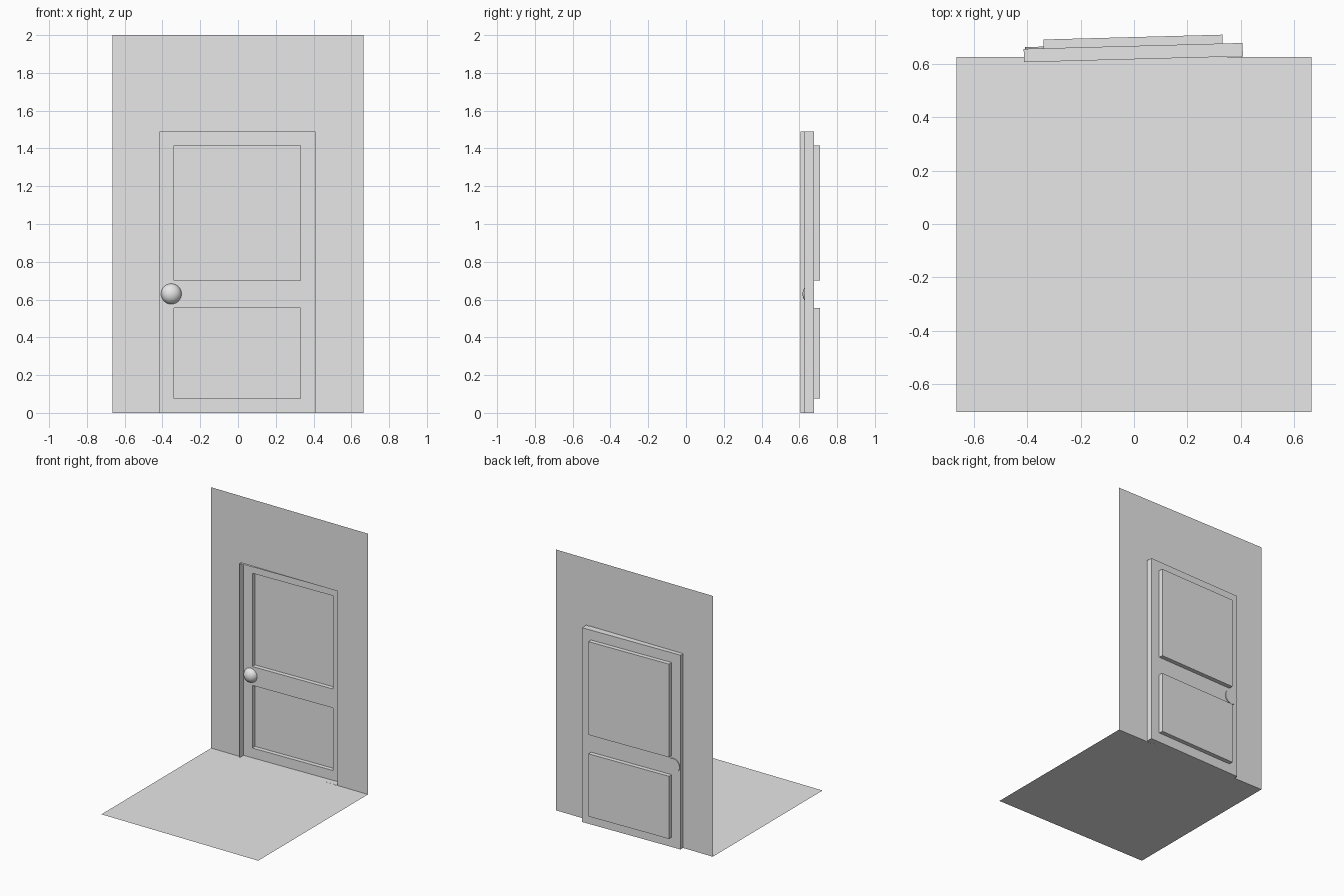
import bpy
import bmesh
from math import pi
from mathutils import Matrix

if "Cube" in bpy.data.objects:
    bpy.data.objects.remove(bpy.data.objects["Cube"], do_unlink=True)

# One flat grey for everything
grey = bpy.data.materials.new("light_grey")
grey.use_nodes = True
colour = (0.8, 0.8, 0.8, 1)
grey.diffuse_color = colour
grey.node_tree.nodes["Principled BSDF"].inputs["Base Color"].default_value = colour


def finish(name, bm, location=(0, 0, 0), turn=0):
    bmesh.ops.remove_doubles(bm, verts=bm.verts, dist=0.0001)
    mesh = bpy.data.meshes.new(name)
    bm.to_mesh(mesh)
    bm.free()
    mesh.materials.append(grey)
    obj = bpy.data.objects.new(name, mesh)
    obj.location = location
    obj.rotation_euler.z = turn
    bpy.context.collection.objects.link(obj)
    return obj


def quad(bm, *points):
    bm.faces.new([bm.verts.new(p) for p in points])


def upright(bm, x0, x1, z0, z1, y):
    """Upright rectangle facing the front."""
    quad(bm, (x0, y, z0), (x1, y, z0), (x1, y, z1), (x0, y, z1))


def sheet(bm, xs, zs, y, holes):
    """Upright sheet split at xs and zs, leaving out the hole cells."""
    for i in range(len(xs) - 1):
        for j in range(len(zs) - 1):
            if (i, j) not in holes:
                upright(bm, xs[i], xs[i + 1], zs[j], zs[j + 1], y)


def rim(bm, x0, x1, z0, z1, y0, y1):
    """Four side walls of a recess from y0 back to y1."""
    loop = [(x0, z0), (x0, z1), (x1, z1), (x1, z0)]
    for (xa, za), (xb, zb) in zip(loop, loop[1:] + loop[:1]):
        quad(bm, (xa, y0, za), (xb, y0, zb), (xb, y1, zb), (xa, y1, za))


half, wall_y, floor_y = 0.665, 0.625, -0.705
door_half, door_top = 0.41, 1.49
hinge = (-0.002, 0.617, 0)
turn = 0.027

# Floor
bm = bmesh.new()
quad(bm, (-half, floor_y, 0), (half, floor_y, 0), (half, wall_y, 0), (-half, wall_y, 0))
finish("floor", bm)

# Wall with a doorway
bm = bmesh.new()
sheet(bm, [-half, hinge[0] - door_half, hinge[0] + door_half, half],
      [0, door_top, 2], wall_y, {(1, 0)})
finish("wall", bm)

# Door: a shallow tray with two deeper panels pressed into it
face_y, panel_y, panel_half = 0.05, 0.083, 0.335
levels = [0, 0.075, 0.555, 0.7, 1.415, door_top]
bm = bmesh.new()
rim(bm, -door_half, door_half, 0, door_top, 0, face_y)
sheet(bm, [-door_half, -panel_half, panel_half, door_half], levels, face_y,
      {(1, 1), (1, 3)})
for j in (1, 3):
    z0, z1 = levels[j], levels[j + 1]
    rim(bm, -panel_half, panel_half, z0, z1, face_y, panel_y)
    upright(bm, -panel_half, panel_half, z0, z1, panel_y)
finish("door", bm, hinge, turn)

# Knob: flattened half dome with a flat back
bm = bmesh.new()
bmesh.ops.create_uvsphere(bm, u_segments=32, v_segments=16, radius=1)
bmesh.ops.delete(bm, geom=[v for v in bm.verts if v.co.z < -0.01], context='VERTS')
for f in bm.faces:
    f.smooth = True
border = [e for e in bm.edges if e.is_boundary]
bmesh.ops.holes_fill(bm, edges=border, sides=0)
for e in border:
    e.smooth = False
bmesh.ops.recalc_face_normals(bm, faces=bm.faces)
place = (Matrix.Translation((-0.35, 0.0565, 0.63))
         @ Matrix.Rotation(pi / 2, 4, 'X')
         @ Matrix.Diagonal((0.055, 0.055, 0.047, 1)))
bmesh.ops.transform(bm, matrix=place, verts=bm.verts)
finish("door_knob", bm, hinge, turn)
